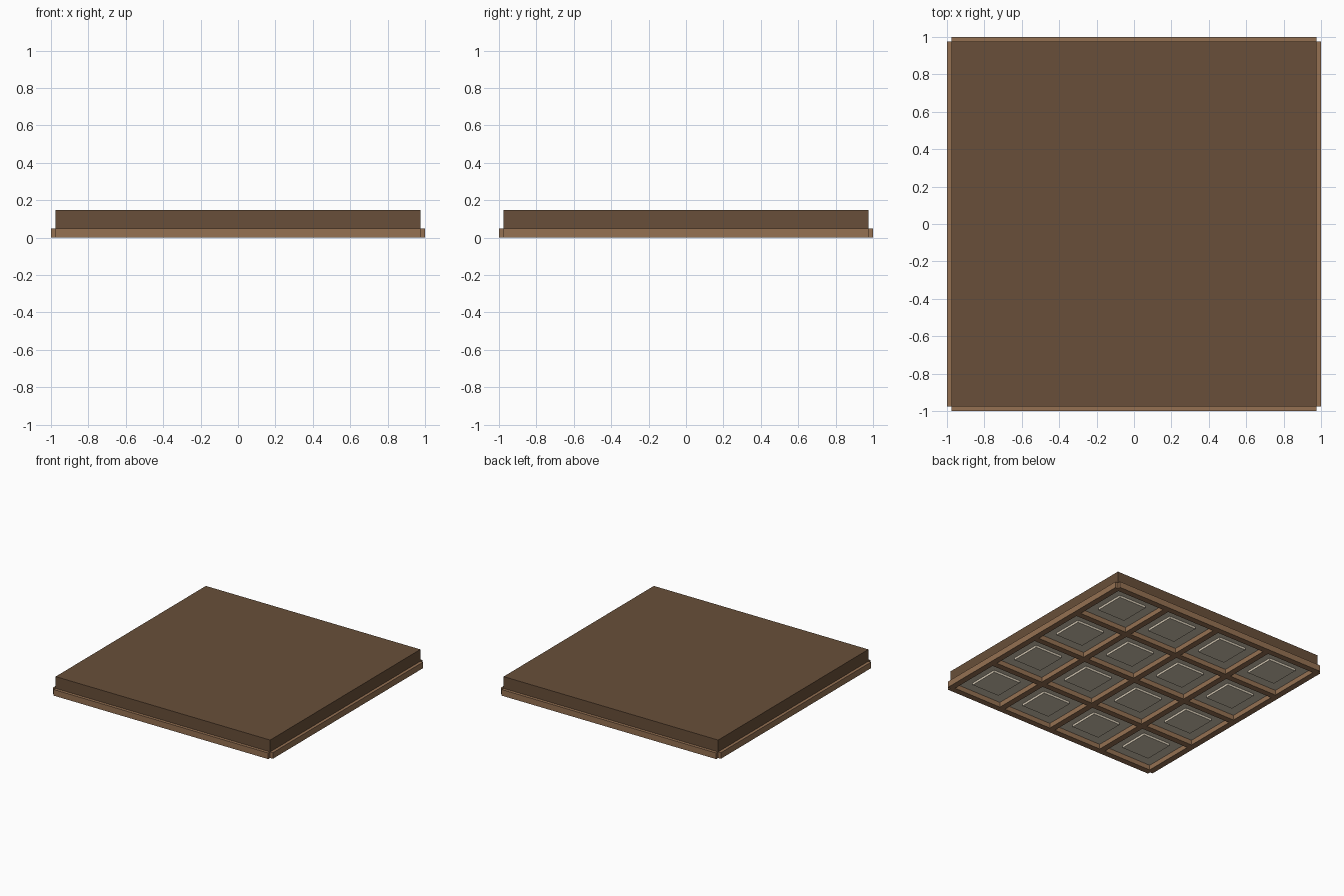
import bpy
import bmesh
from mathutils import Matrix, Vector

cube = bpy.data.objects.get("Cube")
if cube:
    bpy.data.objects.remove(cube, do_unlink=True)


def material(name, color):
    mat = bpy.data.materials.new(name)
    mat.use_nodes = True
    mat.diffuse_color = (*color, 1)
    mat.node_tree.nodes["Principled BSDF"].inputs["Base Color"].default_value = (*color, 1)
    return mat


dark_wood = material("dark wood", (0.14, 0.078, 0.041))
light_wood = material("light wood", (0.30, 0.165, 0.085))
plaster = material("cream plaster", (0.66, 0.58, 0.455))


def boxes(name, mat, specs):
    """One object made of boxes, each given as (low corner, high corner)."""
    bm = bmesh.new()
    for low, high in specs:
        low, high = Vector(low), Vector(high)
        place = Matrix.Translation((low + high) / 2) @ Matrix.Diagonal((*(high - low), 1))
        bmesh.ops.create_cube(bm, size=1, matrix=place)
    mesh = bpy.data.meshes.new(name)
    bm.to_mesh(mesh)
    bm.free()
    mesh.materials.append(mat)
    obj = bpy.data.objects.new(name, mesh)
    bpy.context.collection.objects.link(obj)


HALF = 0.975       # half width of the slab
COUNT = 4          # coffers per side
PITCH = 2 * HALF / COUNT
BEAM = 0.025       # half width of a beam
DROP = 0.05        # depth of the beams

# Solid slab above the coffers
boxes("slab", dark_wood, [((-HALF, -HALF, DROP), (HALF, HALF, 0.147))])

# Crossing beams; the outermost ones stand out past the slab edge
lines = [-HALF + i * PITCH for i in range(COUNT + 1)]
boxes("long_beams", light_wood,
      [((p - BEAM, -HALF, 0), (p + BEAM, HALF, DROP)) for p in lines])
boxes("cross_beams", light_wood,
      [((-HALF, p - BEAM, 0), (HALF, p + BEAM, DROP)) for p in lines])

# Flat panel and raised square field in every coffer
centres = [line + PITCH / 2 for line in lines[:-1]]


def coffer_plates(name, r, z0, z1):
    boxes(name, plaster, [((x - r, y - r, z0), (x + r, y + r, z1))
                          for x in centres for y in centres])


coffer_plates("coffer_panels", PITCH / 2 - BEAM, 0.04, DROP)
coffer_plates("raised_fields", 0.125, 0.022, 0.04)
